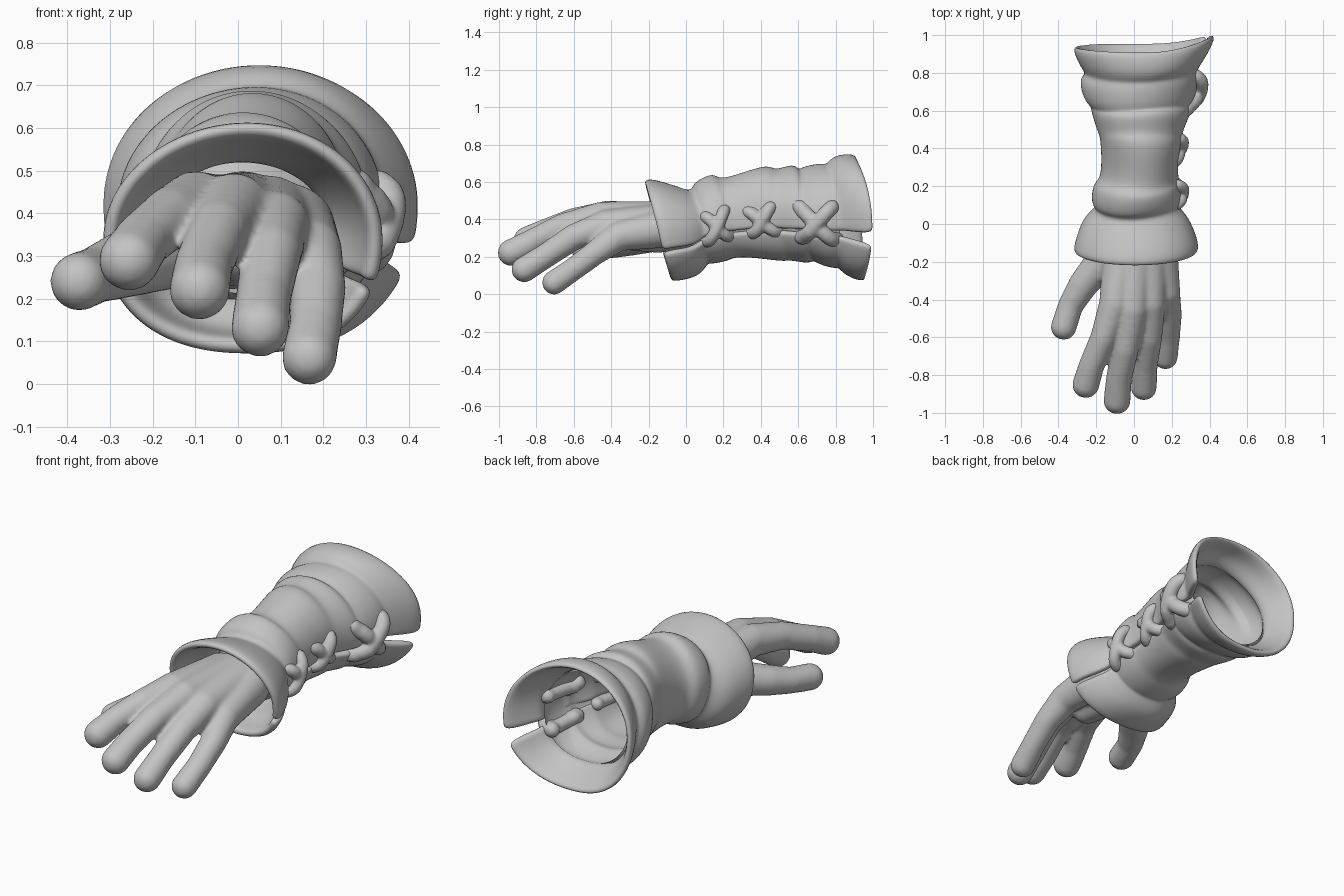
import bpy, bmesh
from math import sin, cos, radians, copysign
from mathutils import Vector, Matrix

if "Cube" in bpy.data.objects:
    bpy.data.objects.remove(bpy.data.objects["Cube"])

# One plain colour for everything
grey = bpy.data.materials.new("plain_grey")
grey.use_nodes = True
colour = (0.55, 0.55, 0.55, 1)
grey.diffuse_color = colour
grey.node_tree.nodes["Principled BSDF"].inputs["Base Color"].default_value = colour


def add_object(name, bm):
    mesh = bpy.data.meshes.new(name)
    bm.to_mesh(mesh)
    bm.free()
    mesh.materials.append(grey)
    mesh.polygons.foreach_set("use_smooth", [True] * len(mesh.polygons))
    obj = bpy.data.objects.new(name, mesh)
    bpy.context.collection.objects.link(obj)
    return obj


def blend_strands(name, strands, voxel, relax):
    """Merge strands of (x, y, z, radius) points into one rounded skin."""
    bm = bmesh.new()
    for strand in strands:
        for a, b in zip(strand, strand[1:]):
            a, b = Vector(a), Vector(b)
            steps = max(1, int((b - a).xyz.length / (0.2 * min(a.w, b.w))))
            for k in range(steps + 1):
                p = a.lerp(b, k / steps)
                bmesh.ops.create_icosphere(bm, subdivisions=3, radius=p.w,
                                           matrix=Matrix.Translation(p.xyz))
    obj = add_object(name, bm)
    remesh = obj.modifiers.new("merge", 'REMESH')
    remesh.mode = 'VOXEL'
    remesh.voxel_size = voxel
    remesh.use_smooth_shade = True
    smooth = obj.modifiers.new("relax", 'SMOOTH')
    smooth.factor = 0.5
    smooth.iterations = relax


# Hand: each strand runs from the wrist through the knuckle to the fingertip
index = [(-.05, -.08, .38, .11), (-.10, -.42, .415, .085), (-.16, -.60, .39, .071),
         (-.225, -.75, .335, .068), (-.255, -.85, .29, .072)]
middle = [(.01, -.08, .38, .12), (-.01, -.45, .41, .085), (-.045, -.66, .36, .071),
          (-.08, -.82, .28, .069), (-.09, -.935, .222, .072)]
ring = [(.07, -.08, .375, .115), (.085, -.42, .37, .083), (.08, -.60, .305, .07),
        (.06, -.75, .205, .066), (.052, -.865, .132, .069)]
pinky = [(.12, -.08, .36, .11), (.165, -.36, .31, .08), (.188, -.48, .225, .066),
         (.182, -.60, .135, .062), (.167, -.705, .062, .065)]
thumb = [(-.06, -.06, .35, .10), (-.17, -.20, .31, .09), (-.268, -.32, .28, .079),
         (-.335, -.43, .255, .067), (-.372, -.545, .24, .069)]
palm = [(.03, .10, .38, .13), (-.02, -.15, .32, .10), (.0, -.38, .32, .08)]
blend_strands("hand", [index, middle, ring, pinky, thumb, palm], .011, 7)

# Sleeve rings from wrist to elbow: y, x range, z range
RINGS = [
    (-.15, -.315, .34, .07, .615), (-.08, -.30, .335, .08, .60),
    (.02, -.27, .29, .10, .565), (.065, -.215, .25, .14, .55),
    (.085, -.20, .23, .17, .57), (.10, -.225, .245, .165, .60),
    (.20, -.215, .24, .18, .645), (.225, -.175, .23, .20, .605),
    (.33, -.165, .23, .20, .64), (.475, -.175, .25, .18, .695),
    (.50, -.19, .25, .19, .655), (.61, -.225, .30, .165, .695),
    (.635, -.225, .295, .185, .655), (.66, -.26, .315, .165, .675),
    (.76, -.285, .345, .14, .695), (.79, -.245, .33, .15, .685),
    (.82, -.27, .36, .11, .74), (.93, -.325, .43, .07, .75)]


def sleeve_point(row, angle, scale=1.0):
    y, x0, x1, z0, z1 = row
    across, up = cos(angle), sin(angle)
    ripple = scale * (1.02 + .01 * sin(3 * angle + 14 * y))
    flare = min(1, max(0, (y - .7) / .23))
    front = min(1, max(0, -y / .15))
    lean = -.04 * (1 - flare / 2 + front * .7) * up + .06 * flare * max(0, across) ** 2
    lean += .012 * (1 - flare) * (1 - front) * sin(2 * angle + 9 * y)
    # The underside is slightly squarer than the top
    if up < 0:
        across = copysign(abs(across) ** .85, across)
        up = -abs(up) ** .92
    return Vector(((x0 + x1) / 2 + (x1 - x0) / 2 * ripple * across, y + lean,
                   (z0 + z1) / 2 + (z1 - z0) / 2 * ripple * up))


def row_at(y):
    for a, b in zip(RINGS, RINGS[1:]):
        if a[0] <= y <= b[0]:
            t = (y - a[0]) / (b[0] - a[0])
            return [p + (q - p) * t for p, q in zip(a, b)]


def sleeve_sheet(name, rows, gaps, scales, thickness):
    """Loft rings around the arm, leaving a gap in degrees at the slit."""
    segments = 48
    bm = bmesh.new()
    grid = []
    for row, gap, scale in zip(rows, gaps, scales):
        slit = -19 + 30 * min(0, row[0])
        start, span = radians(slit + gap), radians(360 - 2 * gap)
        grid.append([bm.verts.new(sleeve_point(row, start + span * j / segments, scale))
                     for j in range(segments + 1)])
    for low, high in zip(grid, grid[1:]):
        for j in range(segments):
            bm.faces.new((low[j], high[j], high[j + 1], low[j + 1]))
    bmesh.ops.remove_doubles(bm, verts=bm.verts, dist=.0001)
    obj = add_object(name, bm)
    if thickness:
        thick = obj.modifiers.new("thickness", 'SOLIDIFY')
        thick.thickness = thickness
        thick.offset = -1
    soft = obj.modifiers.new("soften", 'SUBSURF')
    soft.levels = soft.render_levels = 2


# Sleeve: pleated sheet whose slit opens towards the elbow
gaps = [1.8 + 12 * max(0, row[0] - .4) ** 2 for row in RINGS]
sleeve_sheet("sleeve", RINGS, gaps, [1] * len(RINGS), .042)

# Lining: closed tube under the slit, narrowing onto the wrist
inner = RINGS[2:-2]
sleeve_sheet("lining", inner, [0] * len(inner), [.5, .7] + [.85] * len(inner), 0)

# Laces: three crosses over the slit, tied by straight strands inside the sleeve
crosses = [("upper_lace", .69, .085, 22, .04), ("middle_lace", .40, .08, 18, .033),
           ("lower_lace", .15, .06, 21, .032)]
for name, y, reach, sweep, radius in crosses:
    strands = []
    for side in (-1, 1):
        over, under = [], []
        for step in range(-6, 7):
            k = step / 6
            row = row_at(y + side * reach * k)
            angle = radians(-9 + sweep * k)
            scale = 1.035 + .025 * side - .21 * k ** 4
            over.append((*sleeve_point(row, angle, scale), radius))
            angle = radians(-9 + sweep * side)
            under.append((*sleeve_point(row, angle, .83), radius * .9))
        strands += [over, under]
    blend_strands(name, strands, .009, 3)
